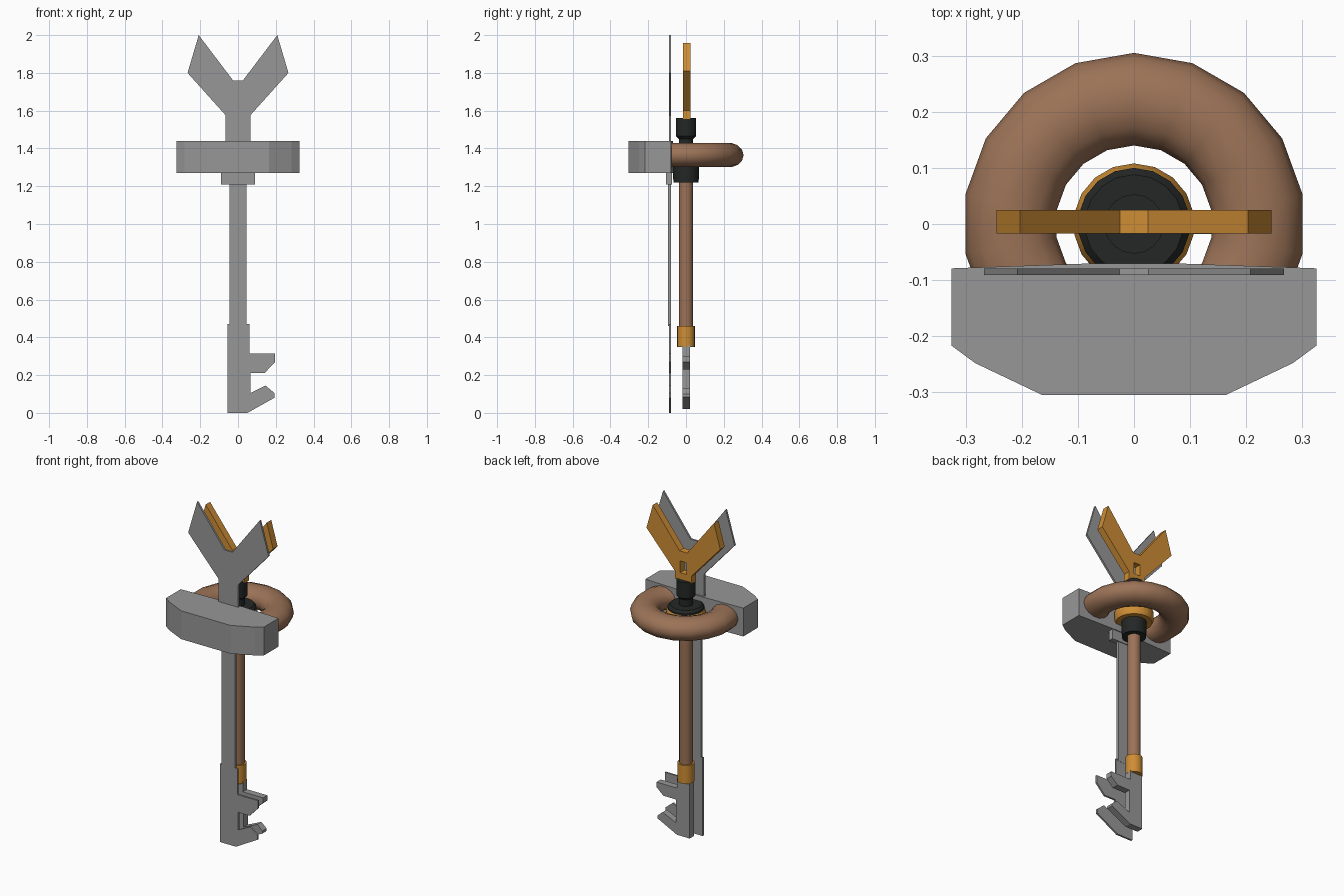
import bpy, bmesh, math
from mathutils import Vector

if "Cube" in bpy.data.objects:
    bpy.data.objects.remove(bpy.data.objects["Cube"])


def mat(name, r, g, b):
    m = bpy.data.materials.new(name)
    m.diffuse_color = (r, g, b, 1)
    m.use_nodes = True
    m.node_tree.nodes["Principled BSDF"].inputs["Base Color"].default_value = m.diffuse_color
    return m


GREY = mat("grey metal", 0.31, 0.31, 0.31)
BROWN = mat("brown wood", 0.33, 0.17, 0.095)
GOLD = mat("gold", 0.62, 0.27, 0.035)
BLACK = mat("black grip", 0.018, 0.02, 0.02)


def finish(bm, name, material, smooth=None):
    bmesh.ops.recalc_face_normals(bm, faces=bm.faces)
    me = bpy.data.meshes.new(name)
    bm.to_mesh(me)
    bm.free()
    ob = bpy.data.objects.new(name, me)
    bpy.context.collection.objects.link(ob)
    me.materials.append(material)
    if smooth:
        bpy.ops.object.select_all(action='DESELECT')
        ob.select_set(True)
        bpy.context.view_layer.objects.active = ob
        bpy.ops.object.shade_smooth_by_angle(angle=math.radians(smooth))
    return ob


def prism(name, pts, lo, hi, material, axis='y', mirror=False):
    """Extrude a profile (xz along y, or xy along z)."""
    bm = bmesh.new()
    co = [(x, lo, v) if axis == 'y' else (x, v, lo) for x, v in pts]
    face = bm.faces.new([bm.verts.new(c) for c in co])
    ext = bmesh.ops.extrude_face_region(bm, geom=[face])
    d = Vector((0, hi - lo, 0)) if axis == 'y' else Vector((0, 0, hi - lo))
    bmesh.ops.translate(bm, vec=d, verts=[g for g in ext['geom'] if isinstance(g, bmesh.types.BMVert)])
    bmesh.ops.recalc_face_normals(bm, faces=bm.faces)
    if mirror:  # drop the seam walls before mirroring
        seam = [f for f in bm.faces if all(abs(v.co.x) < 1e-5 for v in f.verts)]
        bmesh.ops.delete(bm, geom=seam, context='FACES')
    ob = finish(bm, name, material)
    if mirror:
        ob.modifiers.new("mirror", 'MIRROR')
    return ob


def lathe(name, prof, material, n=18):
    """Closed turned part around z from (radius, height) rings."""
    bm = bmesh.new()
    rings = [[bm.verts.new((r * math.sin(2 * math.pi * i / n), r * math.cos(2 * math.pi * i / n), z))
              for i in range(n)] for r, z in prof]
    for a, b in zip(rings, rings[1:]):
        for i in range(n):
            bm.faces.new((a[i], a[(i + 1) % n], b[(i + 1) % n], b[i]))
    bm.faces.new(rings[0])
    bm.faces.new(rings[-1])
    return finish(bm, name, material, 35)


def both(half):
    return half + [(-x, y) for x, y in reversed(half)]


# Thin grey outline plate in front
prism("plate_bit", [(-.055, 0), (.05, 0), (.193, .08), (.193, .105), (.145, .145), (.065, .105),
                    (.065, .21), (.14, .21), (.197, .27), (.197, .315), (.06, .315), (.06, .47),
                    (-.055, .47)], -.091, -.080, GREY)
prism("plate_shaft", both([(.045, .46), (.045, 1.23)]), -.094, -.079, GREY)
prism("plate_collar", both([(.09, 1.21), (.09, 1.28)]), -.105, -.075, GREY)
prism("plate_fork", both([(.065, 1.40), (.065, 1.575), (.267, 1.80), (.208, 2.0), (.026, 1.76)]),
      -.091, -.079, GREY)

# Crossguard block
prism("guard_block", both([(.163, -.305), (.283, -.248), (.325, -.217), (.325, -.079),
                           (.24, -.076), (.07, -.070)]), 1.27, 1.44, GREY, axis='z')

# Grey key bit
prism("key_bit", [(-.04, .02), (.045, .02), (.175, .085), (.175, .10), (.14, .13), (.05, .09),
                  (.05, .23), (.135, .23), (.18, .27), (.18, .30), (.045, .30), (.045, .36),
                  (-.04, .36)], -.018, .022, GREY)

# Turned parts of the handle
lathe("ferrule", [(.047, .35), (.047, .46)], GOLD)
lathe("shaft", [(.037, .45), (.037, 1.24)], BROWN)
lathe("lower_collar", [(.067, 1.22), (.07, 1.32)], BLACK)
lathe("gold_ring", [(.1, 1.31), (.108, 1.33), (.108, 1.365), (.1, 1.385)], GOLD)
lathe("flange", [(.1, 1.375), (.1, 1.395), (.088, 1.41)], BLACK)
lathe("upper_collar", [(.038, 1.40), (.038, 1.45), (.053, 1.465), (.053, 1.56)], BLACK)

# Brown ring, slightly flattened
bm = bmesh.new()
N, M = 18, 14
grid = []
for i in range(N):
    a = 2 * math.pi * i / N
    row = []
    for j in range(M):
        b = 2 * math.pi * j / M
        r = .2225 + .0825 * math.cos(b)
        row.append(bm.verts.new((r * math.sin(a), r * math.cos(a), 1.365 + .066 * math.sin(b))))
    grid.append(row)
for i in range(N):
    for j in range(M):
        k, l = (i + 1) % N, (j + 1) % M
        bm.faces.new((grid[i][j], grid[k][j], grid[k][l], grid[i][l]))
finish(bm, "ring", BROWN, 60)

# Gold fork with a small window
prism("fork", [(0, 1.555), (.055, 1.555), (.055, 1.60), (.245, 1.81), (.203, 1.957), (.025, 1.73),
               (0, 1.73), (0, 1.67), (.022, 1.67), (.022, 1.60), (0, 1.60)],
      -.017, .025, GOLD, mirror=True)
